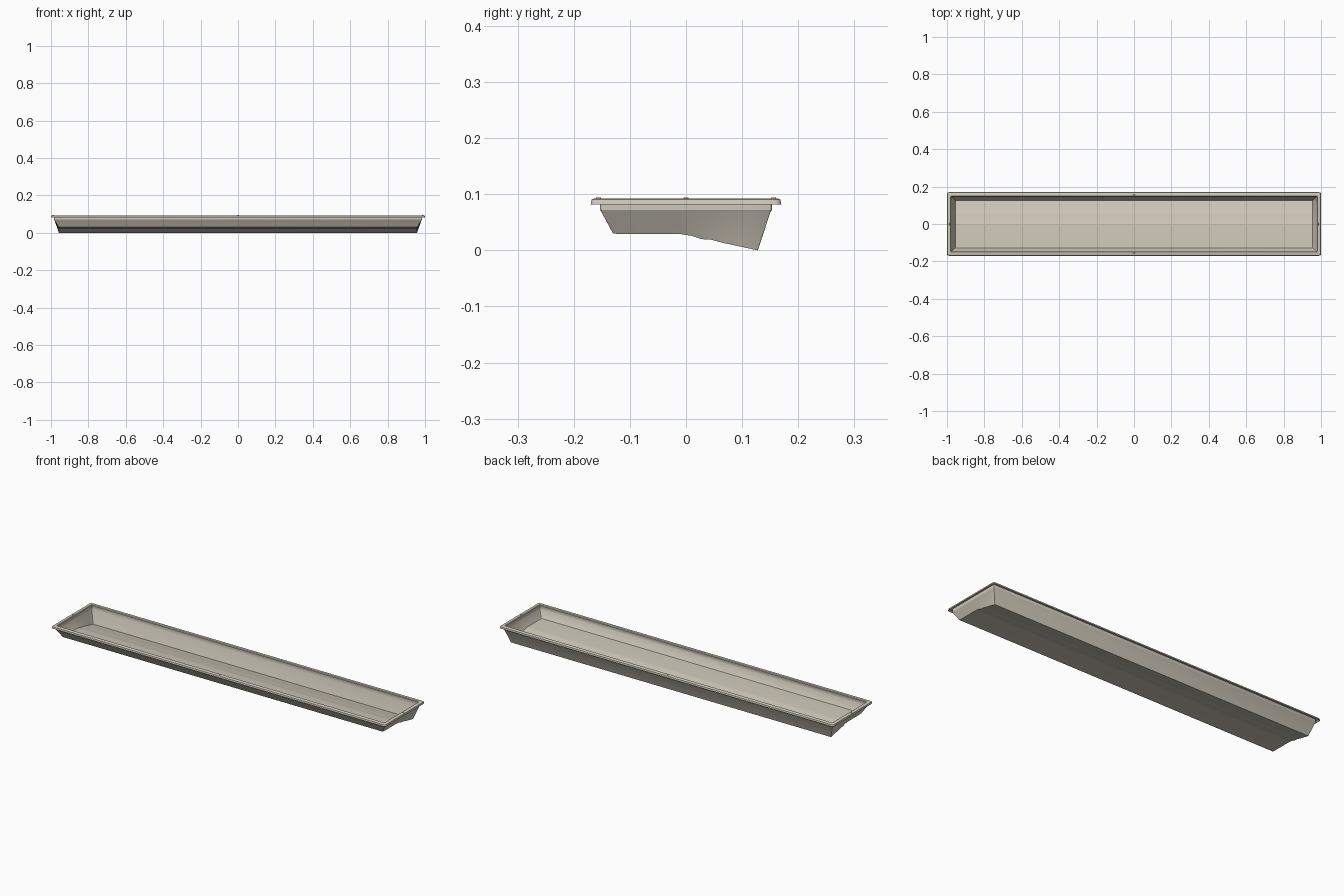
import bpy, bmesh, math

if "Cube" in bpy.data.objects:
    bpy.data.objects.remove(bpy.data.objects["Cube"])

mat = bpy.data.materials.new("warm_beige")
mat.diffuse_color = (0.62, 0.58, 0.49, 1)
mat.use_nodes = True
mat.node_tree.nodes["Principled BSDF"].inputs["Base Color"].default_value = mat.diffuse_color

# Underside section of the pan: y, z
PROFILE = [(-0.13, 0.030), (-0.115, 0.029), (-0.01, 0.029), (0.01, 0.026),
           (0.028, 0.020), (0.045, 0.0190), (0.065, 0.0135), (0.10, 0.006), (0.128, 0.0)]
Y0, Y1 = PROFILE[0][0], PROFILE[-1][0]


def floor_z(t):
    y = Y0 + (Y1 - Y0) * t
    for (a, za), (b, zb) in zip(PROFILE, PROFILE[1:]):
        if y <= b:
            return za + (zb - za) * max(0, y - a) / (b - a)
    return PROFILE[-1][1]


def ring(bm, hx, y0, y1, z, r):
    """Rounded rectangle; z is a height, or a function of the fraction along y."""
    pts = []
    for i in range(4):
        a = -math.pi / 2 + i * math.pi / 6
        pts.append((hx - r + r * math.cos(a), y0 + r + r * math.sin(a)))
    for y, _ in PROFILE[1:-1]:
        t = (y - Y0) / (Y1 - Y0)
        pts.append((hx, y0 + (y1 - y0) * t))
    for i in range(4):
        a = i * math.pi / 6
        pts.append((hx - r + r * math.cos(a), y1 - r + r * math.sin(a)))
    pts += [(-x, y) for x, y in reversed(pts)]
    zf = z if callable(z) else (lambda t: z)
    return [bm.verts.new((x, y, zf((y - y0) / (y1 - y0)))) for x, y in pts]


def floor(bm, vs):
    n = len(vs)
    for i in range(n // 2 - 1):
        bm.faces.new((vs[i], vs[i + 1], vs[n - 2 - i], vs[n - 1 - i]))


def finish(bm, name):
    bmesh.ops.recalc_face_normals(bm, faces=bm.faces)
    me = bpy.data.meshes.new(name)
    bm.to_mesh(me)
    bm.free()
    me.materials.append(mat)
    ob = bpy.data.objects.new(name, me)
    bpy.context.collection.objects.link(ob)
    bpy.context.view_layer.objects.active = ob
    ob.select_set(True)
    bpy.ops.object.shade_smooth_by_angle(angle=math.radians(30))
    ob.select_set(False)


# Thin walled tray: inner floor, inner walls, rim, lip, outer walls, outer floor
bm = bmesh.new()
T = 0.003
sections = [
    (0.955, Y0 + T, Y1 - T, lambda t: floor_z(t) + T, 0.001),
    (0.978, -0.148, 0.147, 0.069, 0.002),
    (0.980, -0.149, 0.149, 0.080, 0.003),
    (0.978, -0.147, 0.147, 0.090, 0.003),
    (0.981, -0.150, 0.150, 0.0925, 0.004),
    (0.994, -0.164, 0.164, 0.0925, 0.008),
    (0.998, -0.168, 0.168, 0.0905, 0.010),
    (1.000, -0.170, 0.170, 0.082, 0.011),
    (0.997, -0.167, 0.167, 0.082, 0.009),
    (0.995, -0.165, 0.165, 0.088, 0.008),
    (0.984, -0.153, 0.153, 0.088, 0.004),
    (0.984, -0.153, 0.153, 0.072, 0.004),
    (0.981, -0.150, 0.150, 0.067, 0.002),
    (0.958, Y0, Y1, floor_z, 0.001),
]
rings = [ring(bm, *s) for s in sections]
for a, b in zip(rings, rings[1:]):
    for i in range(len(a)):
        j = (i + 1) % len(a)
        bm.faces.new((a[i], a[j], b[j], b[i]))
floor(bm, rings[0])
floor(bm, rings[-1])
finish(bm, "tray")

# Small locating studs in the middle of each rim side
bm = bmesh.new()
for x, y in [(0, -0.156), (0, 0.156), (0.987, 0), (-0.987, 0)]:
    res = bmesh.ops.create_cone(bm, cap_ends=True, segments=16,
                                radius1=0.006, radius2=0.004, depth=0.004)
    bmesh.ops.translate(bm, verts=res["verts"], vec=(x, y, 0.0924))
finish(bm, "rim_studs")
